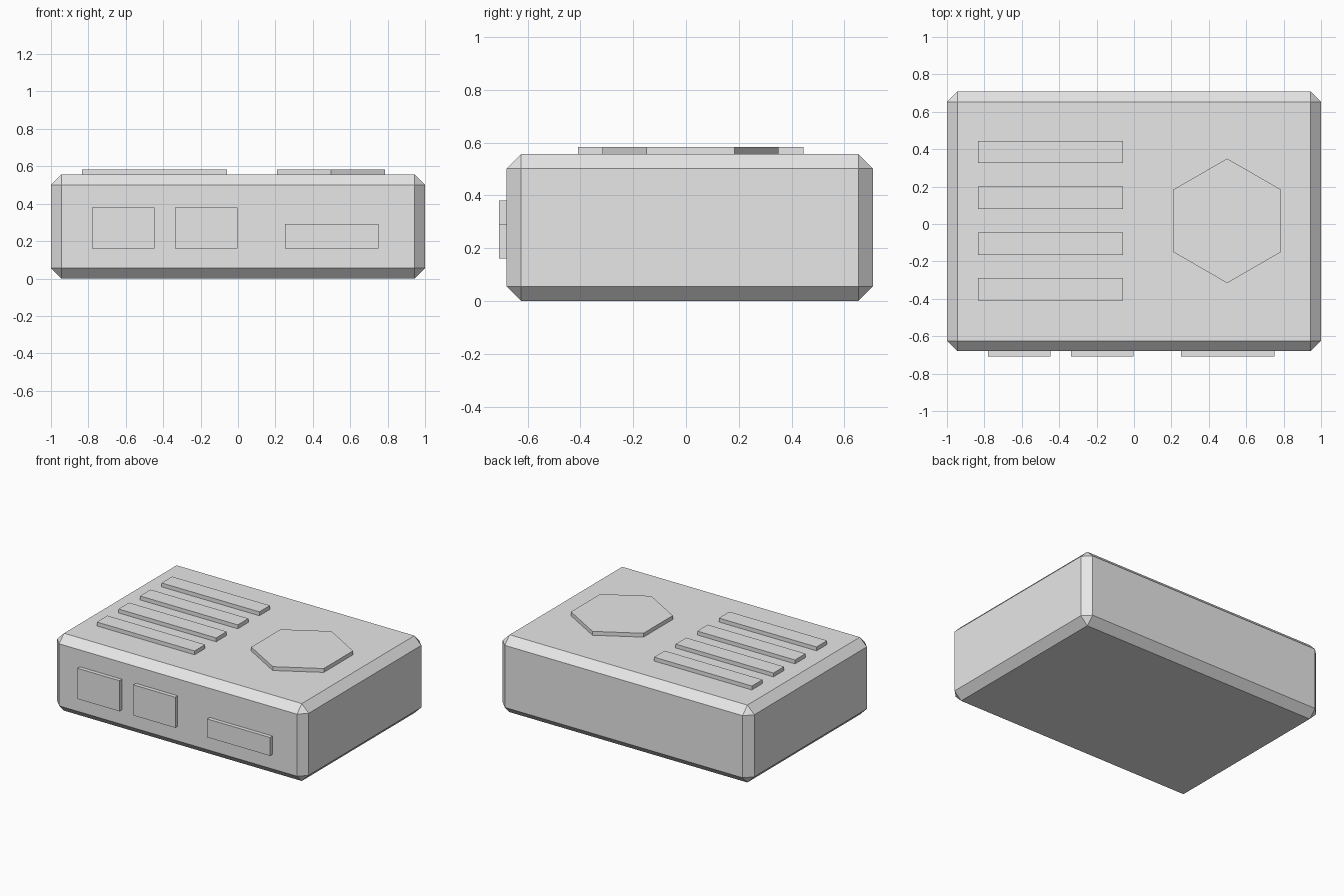
import bpy
import math

default = bpy.data.objects.get("Cube")
if default:
    bpy.data.objects.remove(default, do_unlink=True)

grey = bpy.data.materials.new("light_grey")
grey.use_nodes = True
COLOUR = (0.8, 0.8, 0.8, 1)
grey.diffuse_color = COLOUR
grey.node_tree.nodes["Principled BSDF"].inputs["Base Color"].default_value = COLOUR


def finish(name):
    obj = bpy.context.object
    obj.name = name
    obj.data.name = name
    obj.data.materials.append(grey)
    return obj


def box(name, x, y, z):
    """Box spanning the given (low, high) range on each axis."""
    spans = (x, y, z)
    bpy.ops.mesh.primitive_cube_add(size=1, location=[(a + b) / 2 for a, b in spans])
    bpy.context.object.scale = [b - a for a, b in spans]
    bpy.ops.object.transform_apply(location=False, rotation=False, scale=True)
    return finish(name)


TOP, FRONT, RAISE = 0.556, -0.68, 0.028

# Main housing with chamfered edges
housing = box("housing", (-1, 1), (FRONT, 0.708), (0, TOP))
chamfer = housing.modifiers.new("chamfer", "BEVEL")
chamfer.width = 0.055
chamfer.segments = 1

# Row of raised vent slats on the top
for i in range(4):
    y = 0.385 - i * 0.245
    box(f"vent_slat_{i + 1}", (-0.835, -0.058), (y - 0.06, y + 0.06),
        (TOP - RAISE, TOP + RAISE))

# Hexagonal emblem plate on the top
bpy.ops.mesh.primitive_cylinder_add(vertices=6, radius=0.333, depth=2 * RAISE,
                                    location=(0.498, 0.017, TOP))
finish("hexagon_plate")

# Port covers on the front
ports = {
    "right_square_port": (-0.78, -0.447, 0.38),
    "middle_square_port": (-0.336, -0.003, 0.38),
    "left_wide_port": (0.25, 0.75, 0.292),
}
for name, (x0, x1, top) in ports.items():
    box(name, (x0, x1), (FRONT - RAISE, FRONT + RAISE), (0.16, top))
